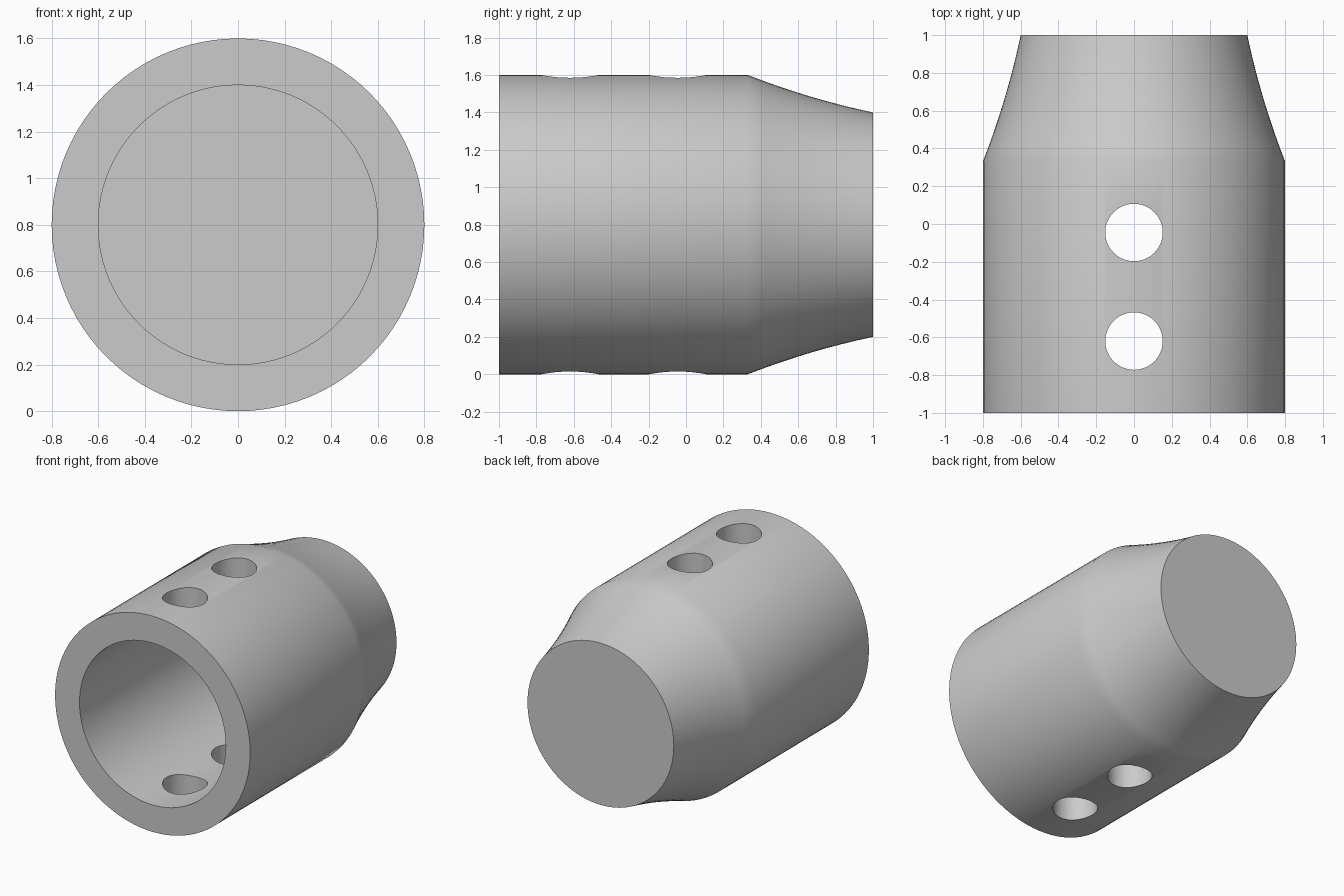
import bpy
import math

cube = bpy.data.objects.get("Cube")
if cube:
    bpy.data.objects.remove(cube, do_unlink=True)

SEGMENTS = 96
AXIS_Z = 0.8          # height of the sleeve's axis
OUTER, INNER = 0.8, 0.6
TAPER_START = 0.33
BORE_END = 0.33
HOLE_RADIUS = 0.152

grey = bpy.data.materials.new("plain grey")
grey.use_nodes = True
colour = (0.6, 0.6, 0.6, 1)
grey.diffuse_color = colour
grey.node_tree.nodes["Principled BSDF"].inputs["Base Color"].default_value = colour


def revolve(name, profile):
    """Turn (radius, y) points about the sleeve's axis and cap both ends."""
    n = SEGMENTS
    angles = [2 * math.pi * i / n for i in range(n)]
    verts = [(r * math.cos(a), y, AXIS_Z + r * math.sin(a))
             for r, y in profile for a in angles]
    faces = [(k * n + i, (k + 1) * n + i, (k + 1) * n + (i + 1) % n, k * n + (i + 1) % n)
             for k in range(len(profile) - 1) for i in range(n)]
    faces.append(tuple(range(n)))
    faces.append(tuple(reversed(range((len(profile) - 1) * n, len(profile) * n))))
    mesh = bpy.data.meshes.new(name)
    mesh.from_pydata(verts, [], faces)
    mesh.materials.append(grey)
    obj = bpy.data.objects.new(name, mesh)
    bpy.context.collection.objects.link(obj)
    return obj


def cut(target, cutter):
    """Subtract the cutter and discard it."""
    cutter.hide_render = True
    mod = target.modifiers.new("cut", "BOOLEAN")
    mod.operation = "DIFFERENCE"
    mod.solver = "EXACT"
    mod.object = cutter
    bpy.ops.object.select_all(action="DESELECT")
    target.select_set(True)
    bpy.context.view_layer.objects.active = target
    bpy.ops.object.modifier_apply(modifier=mod.name)
    bpy.data.objects.remove(cutter, do_unlink=True)


# Sleeve body: straight barrel, then a slightly hollow taper to the closed end
profile = [(OUTER, -1)]
STEPS = 8
for i in range(STEPS + 1):
    t = i / STEPS
    radius = OUTER - (OUTER - INNER) * (t + 0.3 * t * (1 - t))
    profile.append((radius, TAPER_START + (1 - TAPER_START) * t))
sleeve = revolve("sleeve", profile)

# Blind bore from the front
cut(sleeve, revolve("bore_cutter", [(INNER, -1.2), (INNER, BORE_END)]))

# Two screw holes, straight through the top and bottom walls
for y in (-0.62, -0.045):
    bpy.ops.mesh.primitive_cylinder_add(vertices=48, radius=HOLE_RADIUS, depth=2,
                                        location=(0, y, AXIS_Z))
    hole = bpy.context.object
    hole.name = "hole_cutter"
    hole.data.materials.append(grey)
    cut(sleeve, hole)

bpy.ops.object.shade_smooth_by_angle(angle=math.radians(30))
